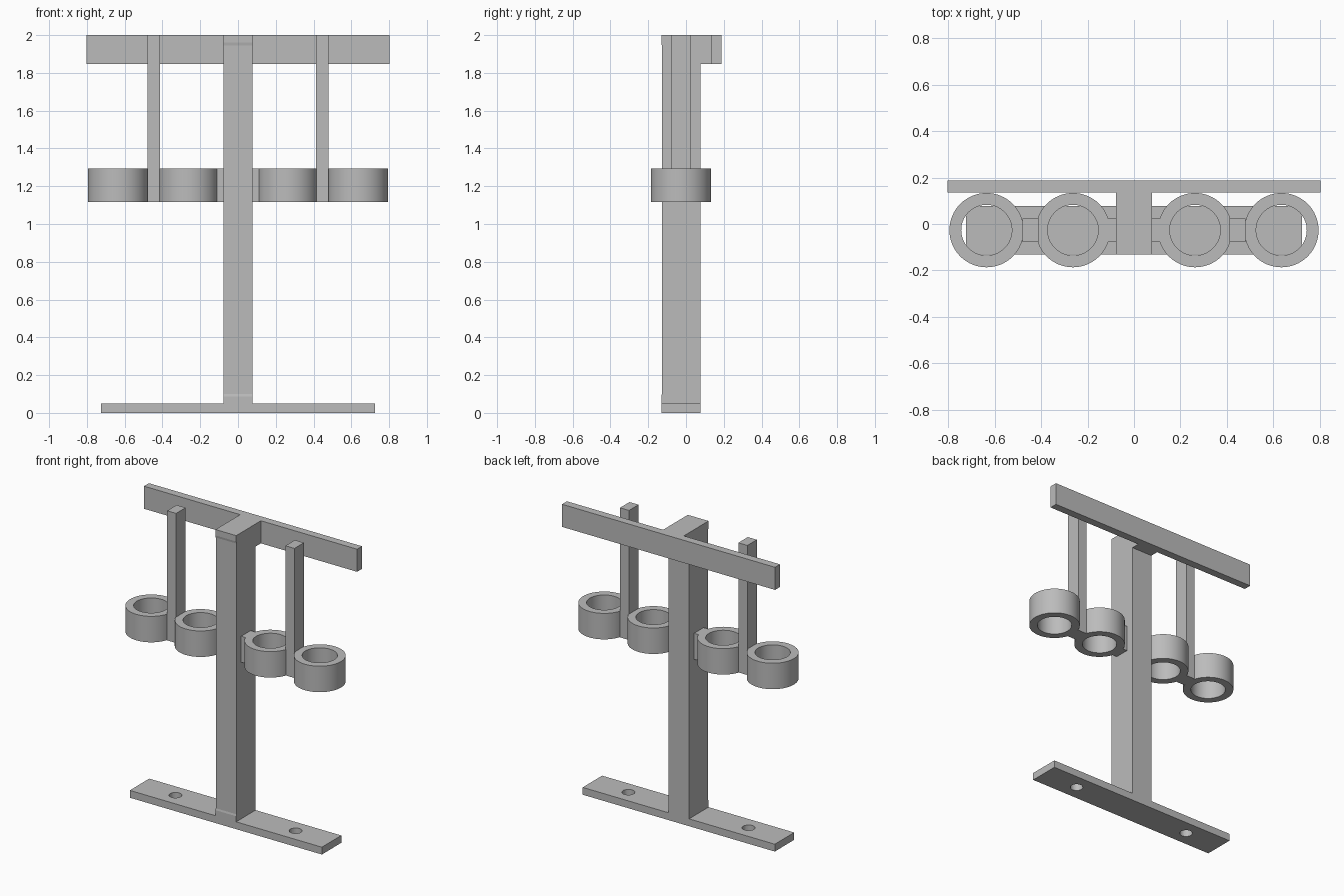
import bpy
import bmesh
from math import radians

cube = bpy.data.objects.get("Cube")
if cube:
    bpy.data.objects.remove(cube, do_unlink=True)

grey = bpy.data.materials.new("plain grey")
grey.use_nodes = True
tone = (0.5, 0.5, 0.5, 1)
grey.diffuse_color = tone
grey.node_tree.nodes["Principled BSDF"].inputs["Base Color"].default_value = tone

FRONT, BACK = -0.131, 0.078      # depth of post and base
MID = (FRONT + BACK) / 2         # shared centre line
RING_LOW, RING_HIGH = 1.117, 1.294


def finish(name, bm):
    bmesh.ops.recalc_face_normals(bm, faces=bm.faces)
    mesh = bpy.data.meshes.new(name)
    bm.to_mesh(mesh)
    bm.free()
    mesh.materials.append(grey)
    obj = bpy.data.objects.new(name, mesh)
    bpy.context.collection.objects.link(obj)
    return obj


def extrude(name, points, offset):
    """Close a flat outline and push it along offset."""
    bm = bmesh.new()
    face = bm.faces.new([bm.verts.new(p) for p in points])
    new = bmesh.ops.extrude_face_region(bm, geom=[face])["geom"]
    verts = [g for g in new if isinstance(g, bmesh.types.BMVert)]
    bmesh.ops.translate(bm, verts=verts, vec=offset)
    return finish(name, bm)


def box(name, x0, x1, y0, y1, z0, z1):
    outline = [(x0, y0, z0), (x1, y0, z0), (x1, y1, z0), (x0, y1, z0)]
    return extrude(name, outline, (0, 0, z1 - z0))


def ring(name, x):
    """Spin a rectangular section into a short tube."""
    bm = bmesh.new()
    section = [(0.109, RING_LOW), (0.16, RING_LOW), (0.16, RING_HIGH), (0.109, RING_HIGH)]
    verts = [bm.verts.new((x + r, MID, z)) for r, z in section]
    edges = [bm.edges.new((verts[i], verts[i - 1])) for i in range(4)]
    bmesh.ops.spin(bm, geom=verts + edges, cent=(x, MID, 0), axis=(0, 0, 1),
                   angle=radians(360), steps=64, use_merge=True)
    bmesh.ops.remove_doubles(bm, verts=bm.verts, dist=0.0001)
    obj = finish(name, bm)
    bpy.ops.object.select_all(action="DESELECT")
    obj.select_set(True)
    bpy.context.view_layer.objects.active = obj
    bpy.ops.object.shade_smooth_by_angle(angle=radians(30))


# Foot plate with two screw holes
base = box("base_plate", -0.724, 0.724, FRONT, BACK, 0, 0.05)
for side in (-1, 1):
    bm = bmesh.new()
    bmesh.ops.create_cone(bm, cap_ends=True, segments=32, radius1=0.04, radius2=0.04, depth=0.2)
    bmesh.ops.translate(bm, verts=bm.verts, vec=(side * 0.453, MID, 0.025))
    cutter = finish("screw_hole_cutter", bm)
    cutter.hide_render = True
    cutter.hide_viewport = True
    cut = base.modifiers.new("screw_hole", "BOOLEAN")
    cut.operation = "DIFFERENCE"
    cut.solver = "EXACT"
    cut.object = cutter

# Post with a faintly recessed front and a short arm reaching back
recess = FRONT + 0.003
profile = [(FRONT, 0.05), (BACK, 0.05), (BACK, 1.846), (0.135, 1.846), (0.135, 2),
           (FRONT, 2), (FRONT, 1.96), (recess, 1.945), (recess, 0.1), (FRONT, 0.088)]
extrude("post_and_arm", [(-0.078, y, z) for y, z in profile], (0.156, 0, 0))

# Rear crossbar
box("crossbar", -0.803, 0.803, 0.135, 0.188, 1.846, 2)

# Ring pairs, their uprights and the links to the post
for label, side in (("left", 1), ("right", -1)):
    ring(label + "_inner_ring", side * 0.263)
    ring(label + "_outer_ring", side * 0.635)
    x0, x1 = sorted((side * 0.412, side * 0.48))
    box(label + "_upright", x0, x1, MID - 0.051, MID + 0.051, RING_LOW, 2)
    x0, x1 = sorted((side * 0.078, side * 0.114))
    box(label + "_link", x0, x1, MID - 0.051, MID + 0.051, RING_LOW, RING_HIGH)
